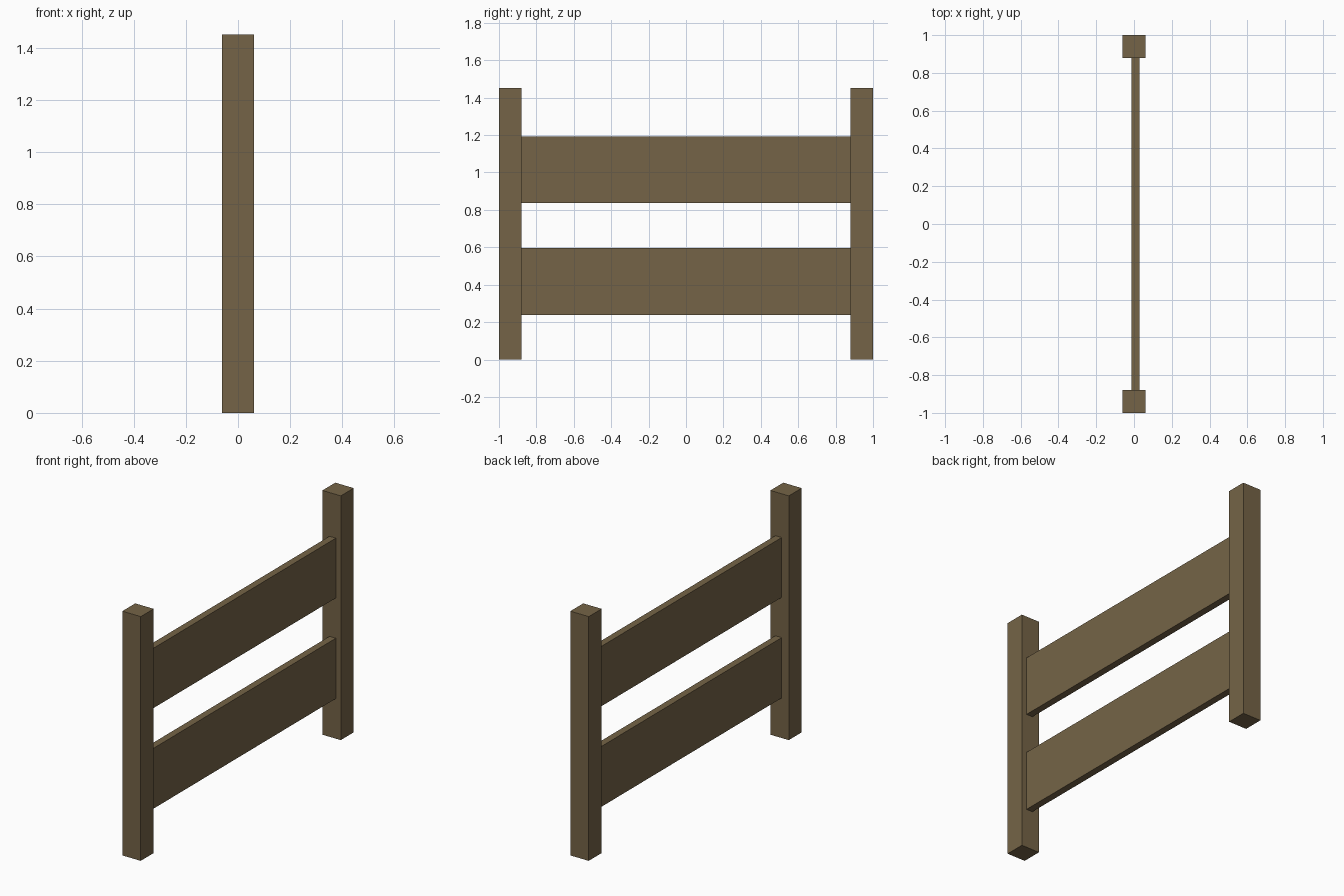
import bpy

if "Cube" in bpy.data.objects:
    bpy.data.objects.remove(bpy.data.objects["Cube"])

wood = bpy.data.materials.new("brown wood")
wood.diffuse_color = (0.178, 0.127, 0.063, 1.0)
wood.use_nodes = True
wood.node_tree.nodes["Principled BSDF"].inputs["Base Color"].default_value = wood.diffuse_color


def box(name, lo, hi):
    """Axis-aligned box between two corners."""
    size = [b - a for a, b in zip(lo, hi)]
    centre = [(a + b) / 2 for a, b in zip(lo, hi)]
    bpy.ops.mesh.primitive_cube_add(size=1, location=centre)
    ob = bpy.context.object
    ob.name = name
    ob.scale = size
    bpy.ops.object.transform_apply(location=False, rotation=False, scale=True)
    ob.data.materials.append(wood)
    return ob


HALF, POST, HEIGHT = 1.0, 0.121, 1.452
inner = HALF - POST

# Square end posts
box("front_post", (-POST / 2, -HALF, 0), (POST / 2, -inner, HEIGHT))
box("back_post", (-POST / 2, inner, 0), (POST / 2, HALF, HEIGHT))

# Wide boards between the posts, set slightly toward +x
for name, z0, z1 in (("lower_board", 0.238, 0.597), ("upper_board", 0.836, 1.192)):
    box(name, (-0.014, -inner, z0), (0.028, inner, z1))
